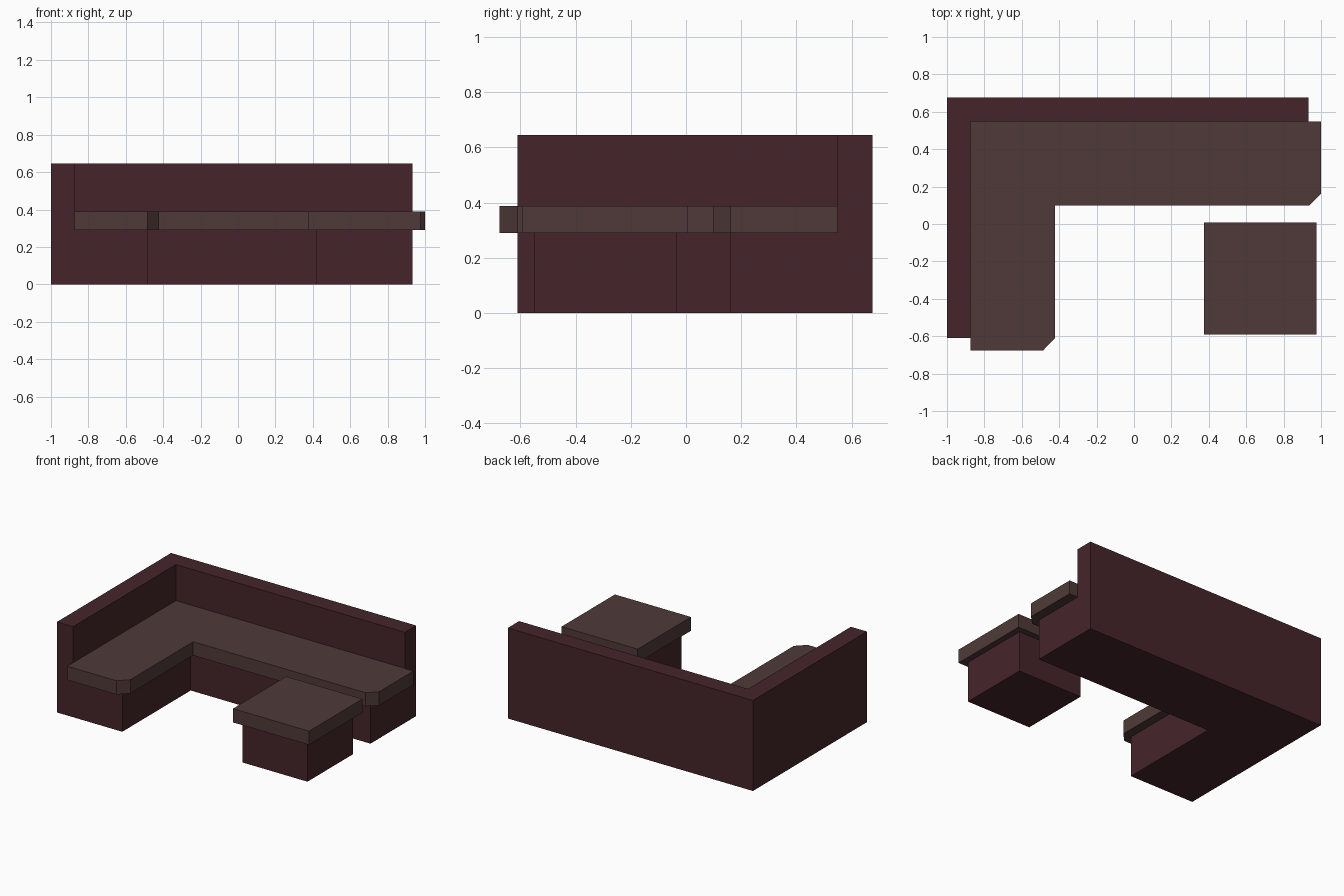
import bpy
import bmesh
from mathutils import Vector

if "Cube" in bpy.data.objects:
    bpy.data.objects.remove(bpy.data.objects["Cube"])


def material(name, rgb):
    mat = bpy.data.materials.new(name)
    mat.diffuse_color = (*rgb, 1)
    mat.use_nodes = True
    mat.node_tree.nodes["Principled BSDF"].inputs["Base Color"].default_value = mat.diffuse_color
    return mat


def raise_faces(bm, faces, height):
    """Extrude faces straight up and return the new top faces."""
    out = bmesh.ops.extrude_face_region(bm, geom=faces)["geom"]
    verts = [g for g in out if isinstance(g, bmesh.types.BMVert)]
    bmesh.ops.translate(bm, verts=verts, vec=Vector((0, 0, height)))
    return [g for g in out if isinstance(g, bmesh.types.BMFace)]


def finish(bm, name, mat):
    bmesh.ops.recalc_face_normals(bm, faces=bm.faces[:])
    bmesh.ops.dissolve_limit(bm, angle_limit=0.01, verts=bm.verts[:], edges=bm.edges[:])
    mesh = bpy.data.meshes.new(name)
    bm.to_mesh(mesh)
    bm.free()
    mesh.materials.append(mat)
    obj = bpy.data.objects.new(name, mesh)
    bpy.context.collection.objects.link(obj)
    return obj


def slab(name, outline, z0, z1, mat):
    bm = bmesh.new()
    face = bm.faces.new([bm.verts.new((x, y, z0)) for x, y in outline])
    raise_faces(bm, [face], z1 - z0)
    return finish(bm, name, mat)


def square(cx, cy, half):
    return [(cx - half, cy - half), (cx + half, cy - half),
            (cx + half, cy + half), (cx - half, cy + half)]


upholstery = material("maroon_upholstery", (0.06, 0.018, 0.023))
cushion = material("brown_cushion", (0.077, 0.042, 0.040))

SEAT_BOTTOM, SEAT_TOP, BACK_TOP = 0.29, 0.388, 0.645

# Sofa frame: L-shaped base with the back rest raised along the outer edges
bm = bmesh.new()
v = [bm.verts.new((x, y, 0)) for x, y in (
    (-1, -0.61), (-1, 0.675), (0.932, 0.675), (0.932, 0.548), (-0.873, 0.548),
    (-0.873, -0.61), (-0.485, -0.61), (-0.485, 0.16), (0.932, 0.16))]
back = bm.faces.new(v[:6])
base = bm.faces.new([v[4], v[3], v[8], v[7], v[6], v[5]])
tops = raise_faces(bm, [back, base], SEAT_BOTTOM)
back_top = max(tops, key=lambda f: max(p.co.y for p in f.verts))
raise_faces(bm, [back_top], BACK_TOP - SEAT_BOTTOM)
finish(bm, "sofa_frame", upholstery)

# L-shaped seat cushion with clipped front corners
slab("seat_cushion", [
    (-0.873, 0.548), (-0.873, -0.675), (-0.485, -0.675), (-0.422, -0.61),
    (-0.422, 0.098), (0.935, 0.098), (1, 0.162), (1, 0.548)],
    SEAT_BOTTOM, SEAT_TOP, cushion)

# Footstool
slab("footstool_base", square(0.675, -0.292, 0.257), 0, SEAT_BOTTOM, upholstery)
slab("footstool_cushion", square(0.675, -0.292, 0.3), SEAT_BOTTOM, SEAT_TOP, cushion)
